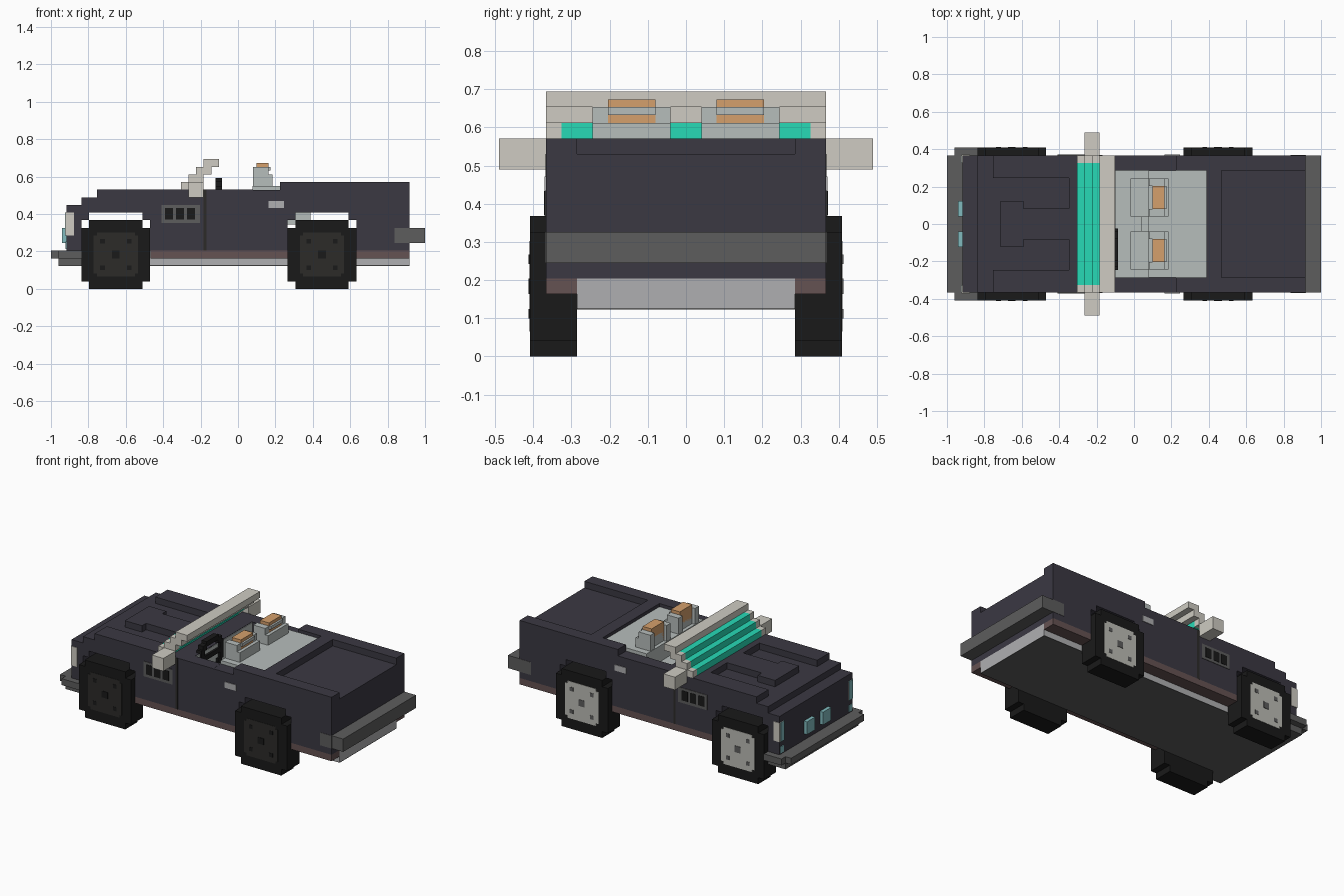
import bpy, bmesh

if "Cube" in bpy.data.objects:
    bpy.data.objects.remove(bpy.data.objects["Cube"])

V = 2 / 49  # block size of the model


def mat(name, r, g, b):
    m = bpy.data.materials.new(name)
    m.diffuse_color = (r, g, b, 1)
    m.use_nodes = True
    m.node_tree.nodes["Principled BSDF"].inputs["Base Color"].default_value = m.diffuse_color
    return m


BODY = mat("body_paint", .043, .04, .055)
BLACK = mat("rubber", .01, .01, .01)
DARK = mat("dark_grey", .11, .11, .11)
MID = mat("under_grey", .43, .43, .44)
BROWN = mat("brown_trim", .13, .085, .085)
LIGHT = mat("interior", .47, .51, .50)
CREAM = mat("cream", .62, .60, .54)
TEAL = mat("glass", .02, .70, .47)
TAN = mat("tan_leather", .66, .35, .15)
BLUE = mat("lamp", .22, .50, .52)
RIM = mat("rim_light", .5, .5, .46)
RIMDARK = mat("rim_dark", .025, .024, .022)


def finish(name, bm, m):
    bmesh.ops.recalc_face_normals(bm, faces=bm.faces)
    me = bpy.data.meshes.new(name)
    bm.to_mesh(me)
    bm.free()
    me.materials.append(m)
    ob = bpy.data.objects.new(name, me)
    bpy.context.collection.objects.link(ob)
    return ob


def box(name, m, x0, x1, y0, y1, z0, z1):
    bm = bmesh.new()
    bmesh.ops.create_cube(bm, size=1)
    for v in bm.verts:
        v.co = ((x0 + x1) / 2 + v.co.x * (x1 - x0),
                (y0 + y1) / 2 + v.co.y * (y1 - y0),
                (z0 + z1) / 2 + v.co.z * (z1 - z0))
    return finish(name, bm, m)


def pair(name, m, x0, x1, y0, y1, z0, z1):
    box(name + "_left", m, x0, x1, y0, y1, z0, z1)
    box(name + "_right", m, x0, x1, -y1, -y0, z0, z1)


def prism(name, m, pts, y0, y1):
    """Extrude an x-z outline along y."""
    bm = bmesh.new()
    f = bm.faces.new([bm.verts.new((x, y0, z)) for x, z in pts])
    r = bmesh.ops.extrude_face_region(bm, geom=[f])
    bmesh.ops.translate(bm, vec=(0, y1 - y0, 0),
                        verts=[g for g in r["geom"] if isinstance(g, bmesh.types.BMVert)])
    return finish(name, bm, m)


def stepped_disc(cx, cz, corner):
    """Stair-stepped round outline; corner lists (half width, half height)."""
    q = []
    for i, (w, h) in enumerate(corner):
        if i:
            q.append((w, corner[i - 1][1]))
        q.append((w, h))
    pts = (q + [(x, -z) for x, z in reversed(q)] + [(-x, -z) for x, z in q]
           + [(-x, z) for x, z in reversed(q)])
    return [(cx + x * V, cz + z * V) for x, z in pts]


W = 9 * V      # half width of the body
IN = 7 * V     # half width of the tub
FX, RX = -.653, .449  # axle positions


def arch(cx):
    # stepped arch outline, walked from rear to front
    return [(cx + 4.5 * V, 5 * V), (cx + 4.5 * V, 9 * V), (cx + 3.5 * V, 9 * V), (cx + 3.5 * V, 10 * V),
            (cx - 3.5 * V, 10 * V), (cx - 3.5 * V, 9 * V), (cx - 4.5 * V, 9 * V), (cx - 4.5 * V, 5 * V)]


# Main body with arches, hood, footwell and deck levels
prism("body", BODY,
      [(-.918, 5 * V), (-.918, 11 * V), (-.837, 11 * V), (-.837, 12 * V), (-.347, 12 * V), (-.347, 13 * V),
       (-.102, 13 * V), (-.102, .33), (.08, .33), (.08, .53), (.918, .53), (.918, 5 * V)]
      + arch(RX) + arch(FX), -W, W)

# Fenders, door sides, rear deck edges
pair("front_fender", BODY, -.755, -.347, 6 * V, W, 12 * V, 13 * V)
pair("door_side", BODY, -.102, .08, IN, W, .33, 13 * V)
pair("rear_side", BODY, .224, .918, IN, W, .53, 14 * V)
box("rear_deck_bar", BODY, .388, .469, -IN, IN, .53, 14 * V)

# Hood scoop
prism_pts = [(-.714, .122), (-.592, .122), (-.592, .0816), (-.347, .0816)]
box("hood_scoop_front", BODY, -.714, -.592, -.122, .122, 12 * V, 13 * V)
box("hood_scoop_rear", BODY, -.592, -.347, -.0816, .0816, 12 * V, 13 * V)

# Underbody and brown sill strips between the wheels
box("underbody", MID, -.918, .918, -IN, IN, 3.1 * V, 5 * V)
box("underbody_plate", DARK, -.918, .918, -IN, IN, 3 * V, 3.1 * V)
for n, a, b in (("front", -.918, -.837), ("middle", -.469, .265), ("rear", .633, .918)):
    pair("sill_" + n, BROWN, a, b, IN, W, 4 * V, 5 * V)

# Bumpers
box("front_bumper", DARK, -1, -.918, -W, W, 4 * V, 5 * V)
box("front_bumper_lip", DARK, -.96, -.837, -W, W, 3 * V, 4 * V)
pair("front_bumper_corner", DARK, -.96, -.837, W, 10 * V, 4 * V, 5 * V)
box("rear_bumper", DARK, .918, 1, -W, W, 6 * V, 8 * V)
pair("rear_bumper_wrap", DARK, .837, .92, W - .01, W + .002, 6 * V, 8 * V)

# Lamps
pair("headlight", BLUE, -.94, -.918, .04, .122, 6 * V, 8 * V)
pair("corner_lamp_side", CREAM, -.921, -.878, W - V, W + .003, 7 * V, 10 * V)
pair("corner_lamp_front", BLUE, -.924, -.916, W - V, W - .004, 7 * V, 10 * V)
pair("corner_lamp_low", BLUE, -.922, -.916, W - V, W - .004, 5.2 * V, 6.2 * V)

# Side vents, door seams and handles
pair("vent_plate", DARK, -.408, -.204, W - .01, W + .003, .353, .449)
for i in range(3):
    x = -.39 + i * .059
    pair(f"vent_slot_{i}", BLACK, x, x + .043, W - .01, W + .005, .37, .433)
pair("door_seam", RIMDARK, -.184, -.168, W - .01, W + .001, 5 * V, 13 * V)
pair("door_handle", MID, .163, .245, W - .01, W + .004, .433, .471)

# Stair-stepped windshield with cream frame and side mirrors
for k in range(4):
    x = -.306 + k * V
    z = (13 + k) * V
    if k == 3:
        box("windshield_header", CREAM, x, x + 2 * V, -W, W, z, z + V)
        continue
    pair(f"windshield_post_{k}", CREAM, x, x + 2 * V, 8 * V, W, z, z + V)
    end = x + V if k == 2 else x + 2 * V
    box(f"windshield_glass_{k}", TEAL, x, end, -8 * V, 8 * V, z, z + V)
    if k == 2:
        box("windshield_inner_rail", CREAM, end, x + 2 * V, -8 * V, 8 * V, z, z + V)
pair("side_mirror", CREAM, -.265, -.184, W, 12 * V, 12 * V, 14 * V)

# Interior lining
box("cabin_floor", LIGHT, -.102, .08, -IN, IN, .33, .345)
box("dashboard", LIGHT, -.106, -.098, -IN, IN, .345, .528)
box("rear_shelf", LIGHT, .078, .388, -IN, IN, .345, .551)
box("console", LIGHT, .04, .08, -.04, .04, .345, .5)

# Seats
for side, c in (("left", .1425), ("right", -.1425)):
    box(f"seat_cushion_{side}", LIGHT, -.02, .08, c - .102, c + .102, .345, .45)
    box(f"seat_back_{side}", LIGHT, .10, .184, c - .102, c + .102, .551, .612)
    for s in (-1, 1):
        a, b = sorted((c + s * .062, c + s * .102))
        box(f"seat_bolster_{side}_{s}", LIGHT, .08, .163, a, b, .45, .653)
    box(f"seat_insert_{side}", TAN, .10, .163, c - .062, c + .062, .45, .673)
    box(f"seat_rear_pad_{side}", LIGHT, .16, .175, c - .062, c + .062, .633, .653)

# Steering wheel ring made of bars
for n, y0, y1, z0, z1 in (("top", -.195, -.075, .56, .592), ("bottom", -.195, -.075, .388, .42),
                          ("left", -.245, -.21, .43, .55), ("right", -.06, -.025, .43, .55),
                          ("spoke", -.21, -.06, .475, .505),
                          ("corner_a", -.23, -.19, .54, .575), ("corner_b", -.08, -.04, .54, .575),
                          ("corner_c", -.23, -.19, .405, .44), ("corner_d", -.08, -.04, .405, .44)):
    box("steering_wheel_" + n, BLACK, -.12, -.085, y0, y1, z0, z1)
box("steering_column", BLACK, -.145, -.1, -.15, -.12, .46, .53)

# Wheels: stepped tyre, rim and hub
TYRE = [(2.5, 4.5), (3.5, 3.5), (4.5, 2.5)]
for xn, cx in (("front", FX), ("rear", RX)):
    for yn, s, rim in (("left", 1, RIM), ("right", -1, RIMDARK)):
        n, cz = f"{xn}_{yn}", 4.5 * V
        prism("tyre_" + n, BLACK, stepped_disc(cx, cz, TYRE), s * IN, s * 10 * V)
        prism("rim_" + n, rim, stepped_disc(cx, cz, [(1.5, 2.9), (2.5, 2.5), (2.9, 1.5)]),
              s * (10 * V - .01), s * (10 * V + .002))
        for a in (-1, 1):
            for b in (-1, 1):
                x, z = cx + a * 1.75 * V, cz + b * 1.75 * V
                y0, y1 = sorted((s * (10 * V - .005), s * (10 * V + .004)))
                box(f"rim_gap_{n}_{a}_{b}", BLACK if s < 0 else DARK, x - .3 * V, x + .3 * V, y0, y1,
                    z - .3 * V, z + .3 * V)
        box("hub_" + n, DARK if s > 0 else BLACK, cx - V / 2, cx + V / 2, *sorted((s * .4, s * .413)),
            cz - V / 2, cz + V / 2)
